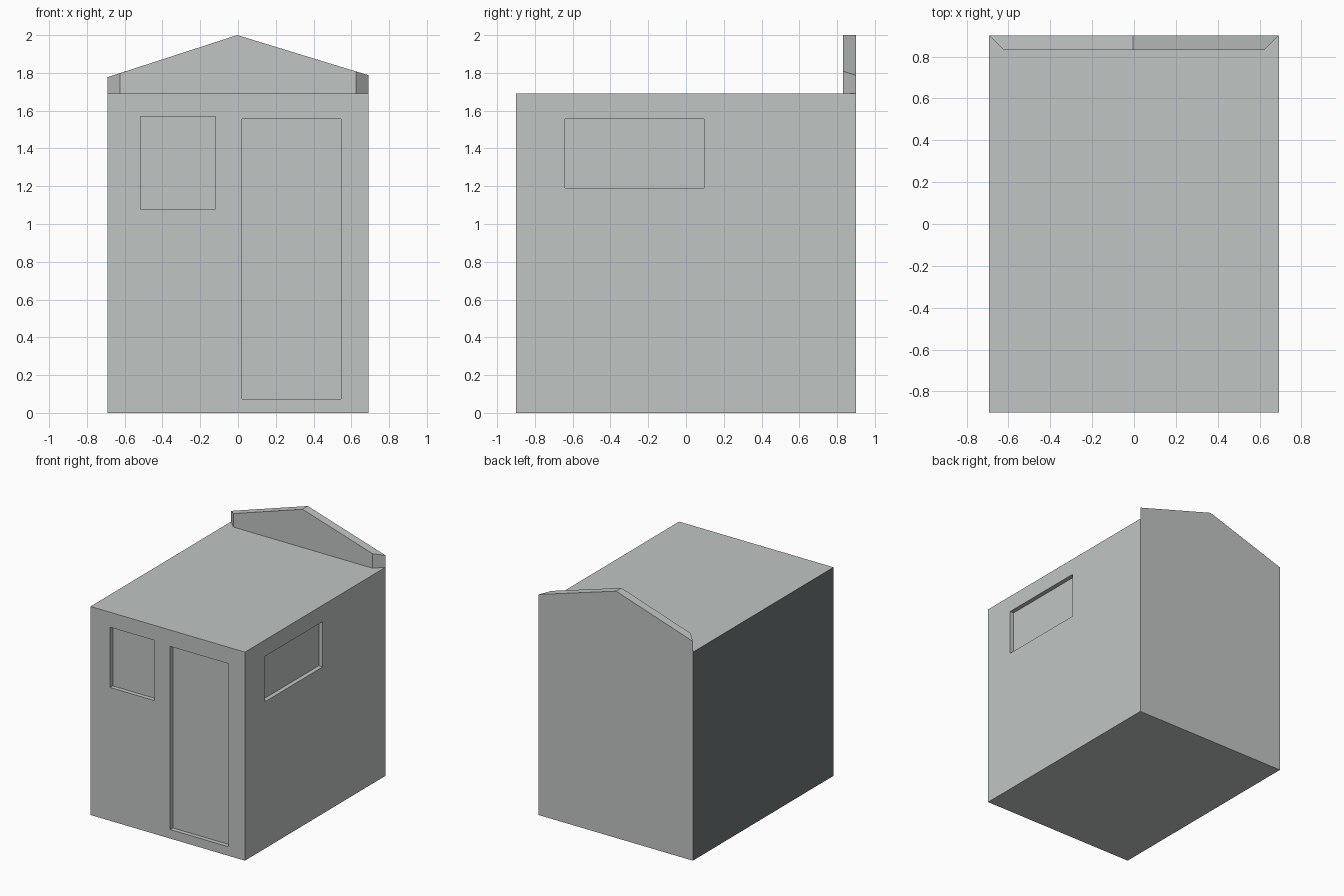
import bpy, bmesh

if "Cube" in bpy.data.objects:
    bpy.data.objects.remove(bpy.data.objects["Cube"])

X, Y, H, T = 0.692, 0.9, 1.69, 0.068      # half width, half depth, wall height, wall thickness
XI, YI = X - T, Y - T                     # inner faces


def material(name, rgb):
    m = bpy.data.materials.new(name)
    m.diffuse_color = (*rgb, 1)
    m.use_nodes = True
    m.node_tree.nodes["Principled BSDF"].inputs["Base Color"].default_value = m.diffuse_color
    return m


pale = material("pale grey", (0.53, 0.56, 0.545))
dark = material("dark slate", (0.165, 0.187, 0.193))


def panel(name, outer, inner):
    """Solid joining two matching outlines, so corners can be mitred."""
    bm = bmesh.new()
    a = [bm.verts.new(p) for p in outer]
    b = [bm.verts.new(p) for p in inner]
    bm.faces.new(a)
    bm.faces.new(b[::-1])
    n = len(a)
    for i in range(n):
        j = (i + 1) % n
        bm.faces.new((a[i], b[i], b[j], a[j]))
    bmesh.ops.recalc_face_normals(bm, faces=bm.faces[:])
    mesh = bpy.data.meshes.new(name)
    bm.to_mesh(mesh)
    bm.free()
    obj = bpy.data.objects.new(name, mesh)
    bpy.context.collection.objects.link(obj)
    mesh.materials.append(pale)
    return obj


def slab(name, x0, x1, y0, y1, z0, z1):
    ring = [(x0, y0), (x1, y0), (x1, y1), (x0, y1)]
    return panel(name, [(x, y, z0) for x, y in ring], [(x, y, z1) for x, y in ring])


def recess(wall, *box):
    """Cut a shallow pocket into a wall."""
    cutter = slab("recess_cutter", *box)
    mod = wall.modifiers.new("recess", "BOOLEAN")
    mod.operation, mod.solver, mod.object = "DIFFERENCE", "EXACT", cutter
    bpy.context.view_layer.objects.active = wall
    bpy.ops.object.modifier_apply(modifier=mod.name)
    bpy.data.objects.remove(cutter)


def front_outline(x, y):
    return [(-x, y, 0), (x, y, 0), (x, y, H), (-x, y, H)]


def side_outline(x, y):
    return [(x, -y, 0), (x, y, 0), (x, y, H), (x, -y, H)]


def gable_outline(x, y):
    ridge, left, right = 2.0, 1.777, 1.787
    zl = ridge - (ridge - left) * x / X
    zr = ridge - (ridge - right) * x / X
    return [(-x, y, 0), (x, y, 0), (x, y, zr), (-0.004, y, ridge), (-x, y, zl)]


# walls with mitred corners; the back one rises into a gable
front = panel("front_wall", front_outline(X, -Y), front_outline(XI, -YI))
right = panel("right_wall", side_outline(X, Y), side_outline(XI, YI))
left = panel("left_wall", side_outline(-X, Y), side_outline(-XI, YI))
panel("back_gable_wall", gable_outline(X, Y), gable_outline(XI, YI))

# flat roof and floor set between the walls
slab("roof_panel", -XI, XI, -YI, YI, H - T, H)
slab("floor_panel", -XI, XI, -YI, YI, 0, T)

# recessed front window, door and side window
D = 0.035
recess(front, -0.517, -0.12, -1, -Y + D, 1.08, 1.568)
recess(front, 0.022, 0.545, -1, -Y + D, 0.073, 1.557)
recess(right, X - D, 0.8, -0.64, 0.096, 1.19, 1.557)

# dark outer face of the left wall
left.data.materials.append(dark)
for face in left.data.polygons:
    if face.normal.x < -0.9:
        face.material_index = 1
